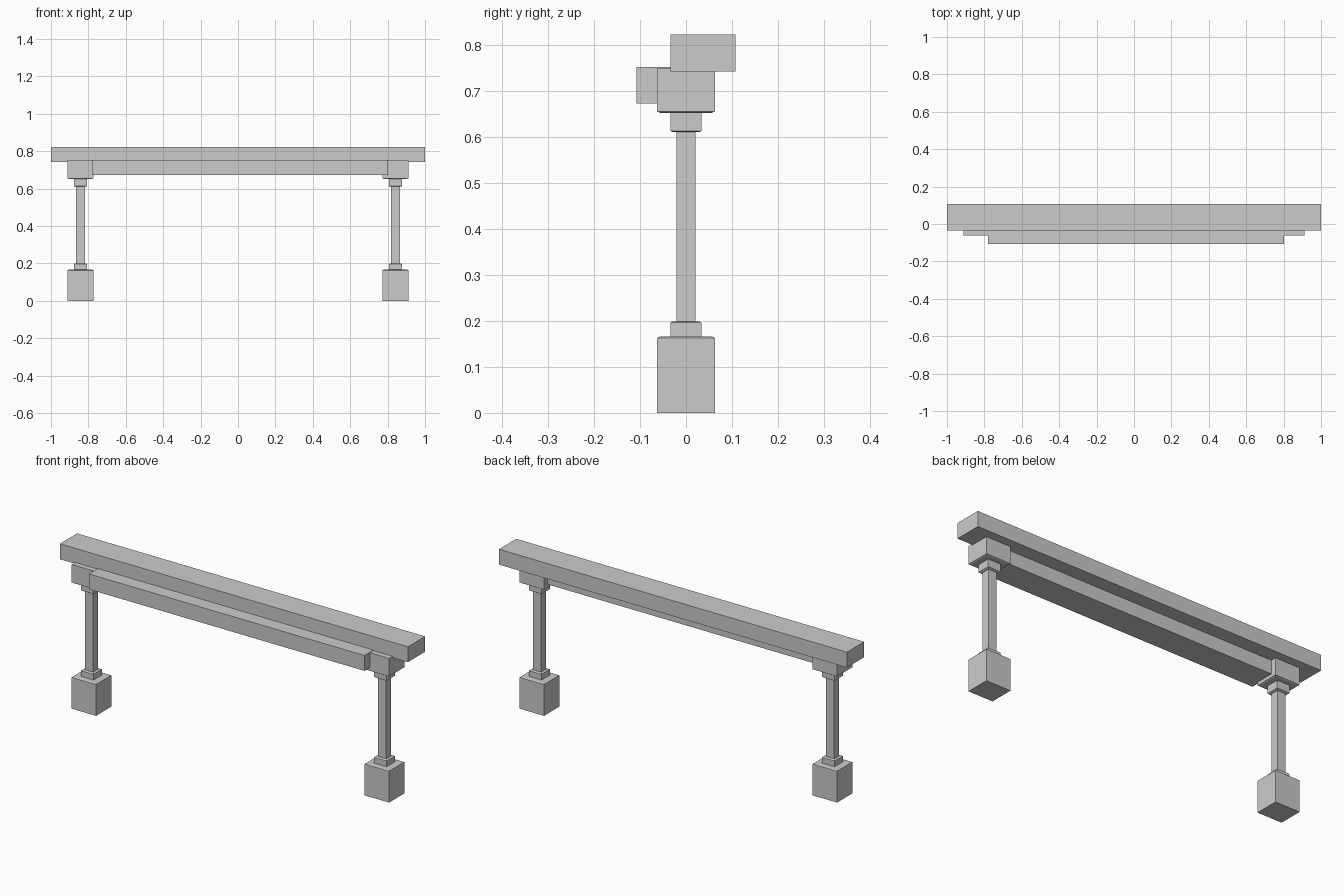
import bpy, bmesh

if "Cube" in bpy.data.objects:
    bpy.data.objects.remove(bpy.data.objects["Cube"])


def stack(name, sections, cx=0.0, cy=0.0):
    """Closed solid from rectangular rings: (half x, half y, z), bottom to top."""
    bm = bmesh.new()
    rings = []
    for hx, hy, z in sections:
        rings.append([bm.verts.new((cx + sx * hx, cy + sy * hy, z))
                      for sx, sy in ((-1, -1), (1, -1), (1, 1), (-1, 1))])
    for a, b in zip(rings, rings[1:]):
        for i in range(4):
            j = (i + 1) % 4
            bm.faces.new((a[i], a[j], b[j], b[i]))
    bm.faces.new(rings[0][::-1])
    bm.faces.new(rings[-1])
    mesh = bpy.data.meshes.new(name)
    bm.to_mesh(mesh)
    bm.free()
    obj = bpy.data.objects.new(name, mesh)
    bpy.context.collection.objects.link(obj)
    return obj


def beam(name, x0, x1, y0, y1, z0, z1):
    hx, hy = (x1 - x0) / 2, (y1 - y0) / 2
    return stack(name, [(hx, hy, z0), (hx, hy, z1)], (x0 + x1) / 2, (y0 + y1) / 2)


# Long beams: upper one set back, lower one set forward
beam("upper_beam", -1.0, 1.0, -0.034, 0.1075, 0.742, 0.822)
beam("lower_beam", -0.781, 0.802, -0.1075, 0.034, 0.672, 0.752)

# Posts: block foot, collar, shaft, collar, block head
for side, px in (("left", -0.842), ("right", 0.842)):
    stack(side + "_foot", [(0.07, 0.0625, 0), (0.07, 0.0625, 0.163),
                           (0.064, 0.0565, 0.166)], px)
    stack(side + "_lower_collar", [(0.036, 0.034, 0.16), (0.036, 0.034, 0.196),
                                   (0.031, 0.029, 0.199)], px)
    stack(side + "_shaft", [(0.024, 0.021, 0.19), (0.024, 0.021, 0.62)], px)
    stack(side + "_upper_collar", [(0.031, 0.029, 0.610), (0.036, 0.034, 0.613),
                                   (0.036, 0.034, 0.656)], px)
    stack(side + "_head", [(0.064, 0.0565, 0.652), (0.07, 0.0625, 0.655),
                           (0.07, 0.0625, 0.749)], px)
